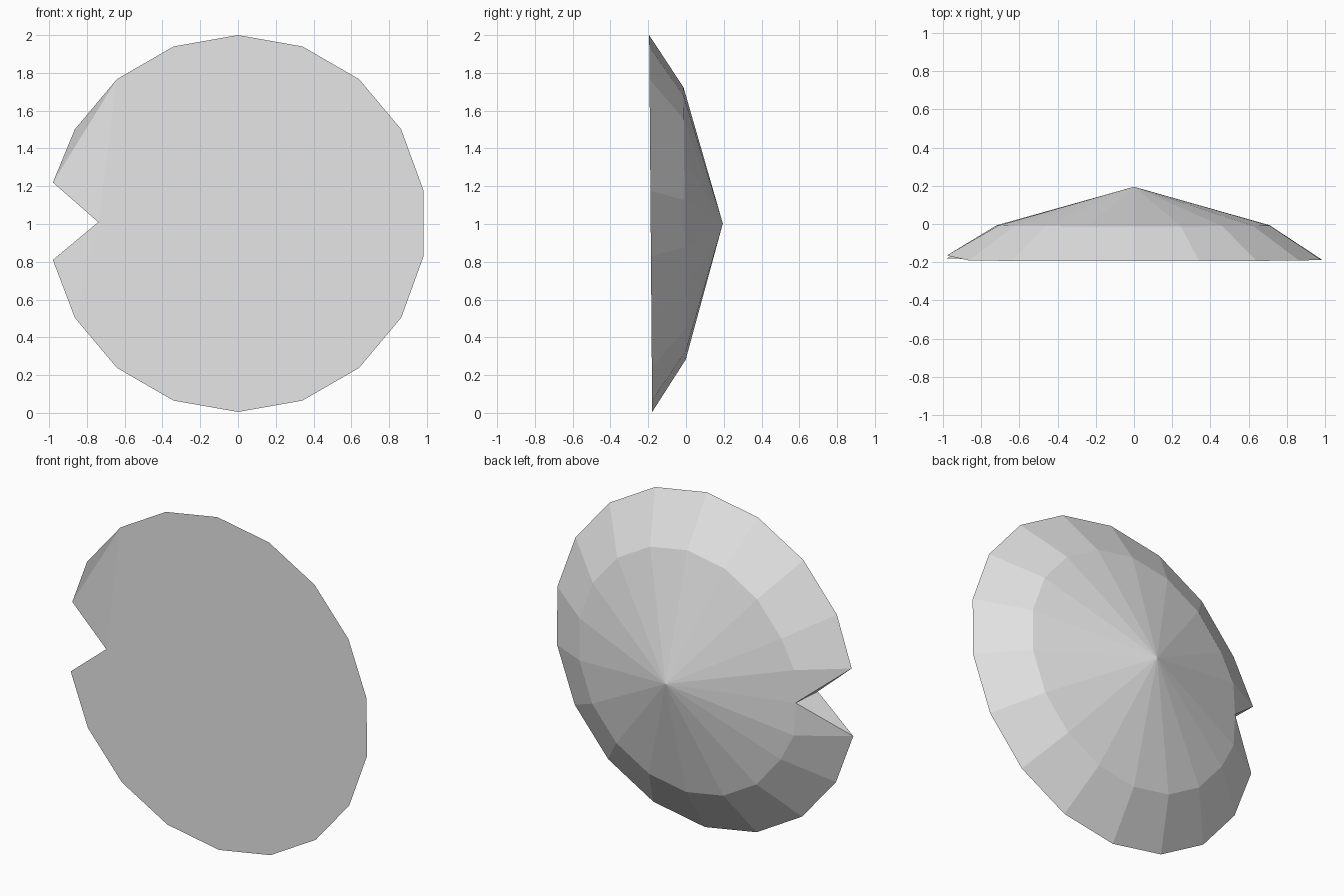
import bpy, bmesh
from math import sin, cos, radians

cube = bpy.data.objects.get("Cube")
if cube:
    bpy.data.objects.remove(cube)

LEAN = 0.008      # the disc leans very slightly forward at the top
MID = 1.0025

grey = bpy.data.materials.new("light_grey")
grey.use_nodes = True
grey.diffuse_color = (0.8, 0.8, 0.8, 1)
grey.node_tree.nodes["Principled BSDF"].inputs["Base Color"].default_value = grey.diffuse_color

bm = bmesh.new()


def point(x, y, z):
    return bm.verts.new((x, y - LEAN * (z - MID), z))


def ring_point(radius, angle, y):
    a = radians(angle)
    return point(radius * cos(a), y, MID + radius * sin(a))


# Rim and shoulder rings, running from the top lip of the notch round to the bottom lip
angles = [170 - 20 * i for i in range(18)]
rim = [ring_point(0.9975, a, -0.187) for a in angles]
shoulder = [ring_point(0.72, a, -0.007) for a in angles]

# Spread the lips of the notch and bend the upper one back
rim[0].co = (-0.98, -0.165, 1.22)
rim[-1].co = (-0.98, -0.18, 0.81)
shoulder[0].co.z += 0.07
shoulder[-1].co.z -= 0.07

# Bottom of the notch, in front and behind
notch_front = point(-0.74, -0.187, 1.01)
notch_back = point(-0.72, -0.007, 1.005)
rim.append(notch_front)
shoulder.append(notch_back)
apex = point(0, 0.195, MID)

# Shallow cone and sloping band, with the notch cut through the band
count = len(rim)
for i in range(count):
    j = (i + 1) % count
    bm.faces.new((apex, shoulder[i], shoulder[j]))
    if notch_front not in (rim[i], rim[j]):
        bm.faces.new((shoulder[i], rim[i], rim[j], shoulder[j]))
for lip, inner in ((rim[0], shoulder[0]), (rim[-2], shoulder[-2])):
    bm.faces.new((inner, lip, notch_back))
    bm.faces.new((lip, notch_front, notch_back))

# Front: main flat face plus the facets around the notch
bm.faces.new([notch_front] + rim[2:15])
bm.faces.new(rim[:3])
bm.faces.new((notch_front, rim[0], rim[2]))
bm.faces.new([notch_front] + rim[14:18])

bmesh.ops.recalc_face_normals(bm, faces=bm.faces)
bmesh.ops.triangulate(bm, faces=[f for f in bm.faces if len(f.verts) > 4])
mesh = bpy.data.meshes.new("notched_disc")
bm.to_mesh(mesh)
bm.free()
mesh.materials.append(grey)
disc = bpy.data.objects.new("notched_disc", mesh)
bpy.context.collection.objects.link(disc)
